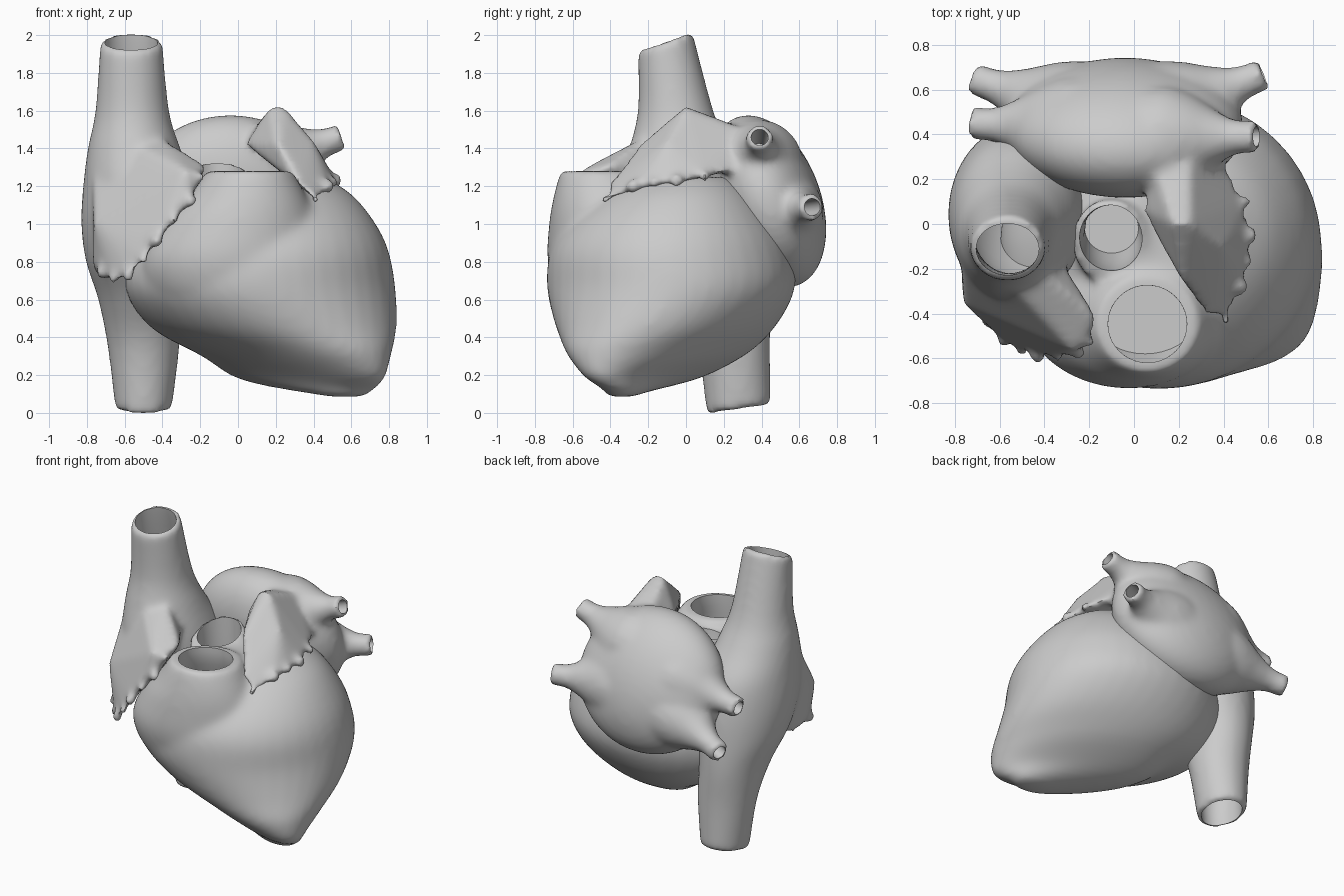
import bpy, bmesh, math
from mathutils import Vector, Matrix

if "Cube" in bpy.data.objects:
    bpy.data.objects.remove(bpy.data.objects["Cube"])

N = 40


def catmull(rows, steps=4):
    """Smoothly interpolate a list of equal-length tuples."""
    out = []
    for i in range(len(rows) - 1):
        a, b, c, d = (rows[max(i - 1, 0)], rows[i], rows[i + 1],
                      rows[min(i + 2, len(rows) - 1)])
        for k in range(steps):
            t = k / steps
            out.append([0.5 * (2 * q + (r - p) * t + (2 * p - 5 * q + 4 * r - s) * t * t
                               + (3 * q - p - 3 * r + s) * t ** 3)
                        for p, q, r, s in zip(a, b, c, d)])
    out.append(list(rows[-1]))
    return out


def skin(bm, rings):
    """Closed skin over a list of point rings."""
    vs = [[bm.verts.new(p) for p in r] for r in rings]
    for a, b in zip(vs, vs[1:]):
        for i in range(len(a)):
            j = (i + 1) % len(a)
            bm.faces.new((a[i], a[j], b[j], b[i]))
    bm.faces.new(vs[0][::-1])
    bm.faces.new(vs[-1])


def stack(bm, rows):
    """Level ellipses: x, y, z, rx, ry, shear, tilt."""
    rows = [tuple(r) + (0,) * (7 - len(r)) for r in rows]
    rings = []
    for x, y, z, rx, ry, sh, tilt in catmull(rows):
        ring = []
        for i in range(N):
            a = 2 * math.pi * i / N
            dx = rx * math.cos(a)
            dy = ry * math.sin(a) + sh * dx
            ring.append((x + dx, y + dy, z + tilt * dy))
        rings.append(ring)
    skin(bm, rings)


def tube(bm, start, end, radii):
    """Round straight tube with radii spread evenly along it."""
    start, end = Vector(start), Vector(end)
    q = (end - start).to_track_quat('Z', 'Y')
    rings = []
    for k, (r,) in enumerate(rows := catmull([(r,) for r in radii])):
        c = start.lerp(end, k / (len(rows) - 1))
        rings.append([c + q @ Vector((r * math.cos(a), r * math.sin(a), 0))
                      for a in (2 * math.pi * i / 20 for i in range(20))])
    skin(bm, rings)


def hull(bm, pts):
    """Convex slab around a few points."""
    tmp = bmesh.new()
    for p in pts:
        tmp.verts.new(p)
    bmesh.ops.convex_hull(tmp, input=tmp.verts)
    loose = [v for v in tmp.verts if not v.link_faces]
    bmesh.ops.delete(tmp, geom=loose, context='VERTS')
    me = bpy.data.meshes.new("hull")
    tmp.to_mesh(me)
    tmp.free()
    bm.from_mesh(me)
    bpy.data.meshes.remove(me)


def ruffle(bm, pts, r):
    """Small lobes along a flap's edge."""
    for i, p in enumerate(pts):
        bmesh.ops.create_icosphere(bm, subdivisions=2, radius=r + .01 * (i % 2),
                                   matrix=Matrix.Translation(p))


def to_object(bm, name):
    bmesh.ops.recalc_face_normals(bm, faces=bm.faces)
    me = bpy.data.meshes.new(name)
    bm.to_mesh(me)
    bm.free()
    ob = bpy.data.objects.new(name, me)
    bpy.context.collection.objects.link(ob)
    return ob


def fuse(name, bm, holes, smooth):
    """Blend overlapping solids into one skin, then hollow it."""
    ob = to_object(bm, name)
    m = ob.modifiers.new("blend", 'REMESH')
    m.mode, m.voxel_size = 'VOXEL', 0.02
    m = ob.modifiers.new("soften", 'SMOOTH')
    m.factor, m.iterations = 0.5, smooth
    cut = to_object(holes, name + "_cutter")
    cut.hide_render = True
    m = ob.modifiers.new("hollow", 'BOOLEAN')
    m.operation, m.object, m.solver = 'DIFFERENCE', cut, 'EXACT'
    dg = bpy.context.evaluated_depsgraph_get()
    me = bpy.data.meshes.new_from_object(ob.evaluated_get(dg))
    ob.modifiers.clear()
    ob.data = me
    bpy.data.objects.remove(cut)
    me.polygons.foreach_set("use_smooth", [True] * len(me.polygons))
    me.set_sharp_from_angle(angle=math.radians(45))


# Ventricles with pulmonary and aortic outlets
bm, holes = bmesh.new(), bmesh.new()
stack(bm, [(.58, -.35, .085, .09, .07), (.40, -.24, .17, .37, .20, -.5),
           (.31, -.16, .30, .50, .42, -.4), (.19, -.11, .45, .65, .57, -.15),
           (.12, -.08, .65, .715, .655), (.12, -.08, .85, .68, .64),
           (.16, -.07, 1.0, .57, .55), (.19, -.04, 1.15, .42, .40),
           (.19, -.01, 1.25, .27, .25)])
stack(bm, [(.18, -.2, .36, .2, .2), (.02, -.26, .55, .44, .38), (-.03, -.35, .78, .48, .38),
           (.01, -.39, 1.0, .41, .335), (.05, -.43, 1.15, .31, .27),
           (.06, -.445, 1.28, .23, .22)])
stack(bm, [(-.05, -.05, .95, .24, .24), (-.08, -.07, 1.12, .19, .20, 0, .2),
           (-.11, -.08, 1.27, .17, .19, 0, .35)])
stack(holes, [(.05, -.38, .6, .25, .2), (.04, -.40, .8, .3, .25), (.06, -.42, 1.0, .24, .21),
              (.06, -.445, 1.2, .18, .175), (.06, -.445, 1.35, .18, .175)])
stack(holes, [(-.1, -.02, .95, .12, .11), (-.1, -.055, 1.15, .135, .14),
              (-.11, -.075, 1.45, .145, .16)])
fuse("ventricles", bm, holes, 20)

# Right atrium with the two great veins and its ear-like flap
bm, holes = bmesh.new(), bmesh.new()
stack(bm, [(-.50, .28, .02, .15, .17, 0, .15), (-.50, .25, .35, .19, .195),
           (-.52, .19, .60, .22, .26), (-.52, .11, .80, .285, .33),
           (-.52, .05, 1.0, .31, .37), (-.53, .01, 1.2, .29, .36),
           (-.55, -.03, 1.4, .245, .27), (-.56, -.055, 1.6, .195, .20),
           (-.565, -.11, 1.965, .165, .145, 0, .35)])
rim = [(-.20, -.53, 1.25), (-.25, -.57, 1.12), (-.34, -.59, 1.02), (-.43, -.59, .91),
       (-.50, -.57, .81), (-.58, -.52, .73), (-.66, -.44, .71), (-.72, -.35, .74)]
hull(bm, rim + [(-.77, -.20, 1.25), (-.42, -.20, 1.47), (-.16, -.42, 1.31),
                (-.27, -.57, 1.28), (-.75, -.1, .72), (-.5, 0, 1.0), (-.76, -.36, 1.0),
                (-.77, -.25, .78), (-.3, -.2, 1.3), (-.60, -.22, 1.45)])
ruffle(bm, rim, .03)
stack(holes, [(-.50, .29, -.1, .12, .14), (-.50, .27, .1, .125, .145),
              (-.50, .25, .35, .145, .15), (-.52, .12, .8, .22, .25),
              (-.52, .02, 1.1, .23, .27), (-.55, -.04, 1.5, .165, .18),
              (-.565, -.11, 1.96, .14, .12), (-.565, -.12, 2.1, .14, .12)])
fuse("right_atrium", bm, holes, 14)

# Left atrium with four lung veins
bm, holes = bmesh.new(), bmesh.new()
bmesh.ops.create_uvsphere(bm, u_segments=40, v_segments=24, radius=1,
                          matrix=Matrix.Translation((-.04, .43, 1.12))
                          @ Matrix.Rotation(math.radians(20), 4, 'X')
                          @ Matrix.Diagonal((.53, .285, .475, 1)))
for root, tip in [((.08, .38, 1.30), (.55, .39, 1.46)), ((.10, .47, 1.06), (.58, .67, 1.09)),
                  ((-.20, .42, 1.20), (-.73, .45, 1.11)), ((-.20, .47, 1.0), (-.72, .65, .87))]:
    tube(bm, root, tip, [.24, .235, .19, .125, .078, .074])
    r, t = Vector(root), Vector(tip)
    tube(holes, r.lerp(t, .55), r.lerp(t, 1.1), [.04, .045, .045])

# Left ear-like flap draped over the ventricle shoulder
edge = [(.50, .10, 1.25), (.52, -.05, 1.23), (.51, -.17, 1.22), (.48, -.28, 1.20),
        (.41, -.43, 1.13)]
hull(bm, edge + [(.17, 0, 1.62), (.25, 0, 1.62), (.04, .06, 1.42), (.08, .30, 1.5),
                 (.25, .32, 1.50), (.42, .22, 1.28), (.38, .32, 1.3), (.33, -.42, 1.2),
                 (.21, -.25, 1.42), (.27, -.05, 1.25), (.40, -.1, 1.44)])
ruffle(bm, edge, .03)
fuse("left_atrium", bm, holes, 12)
